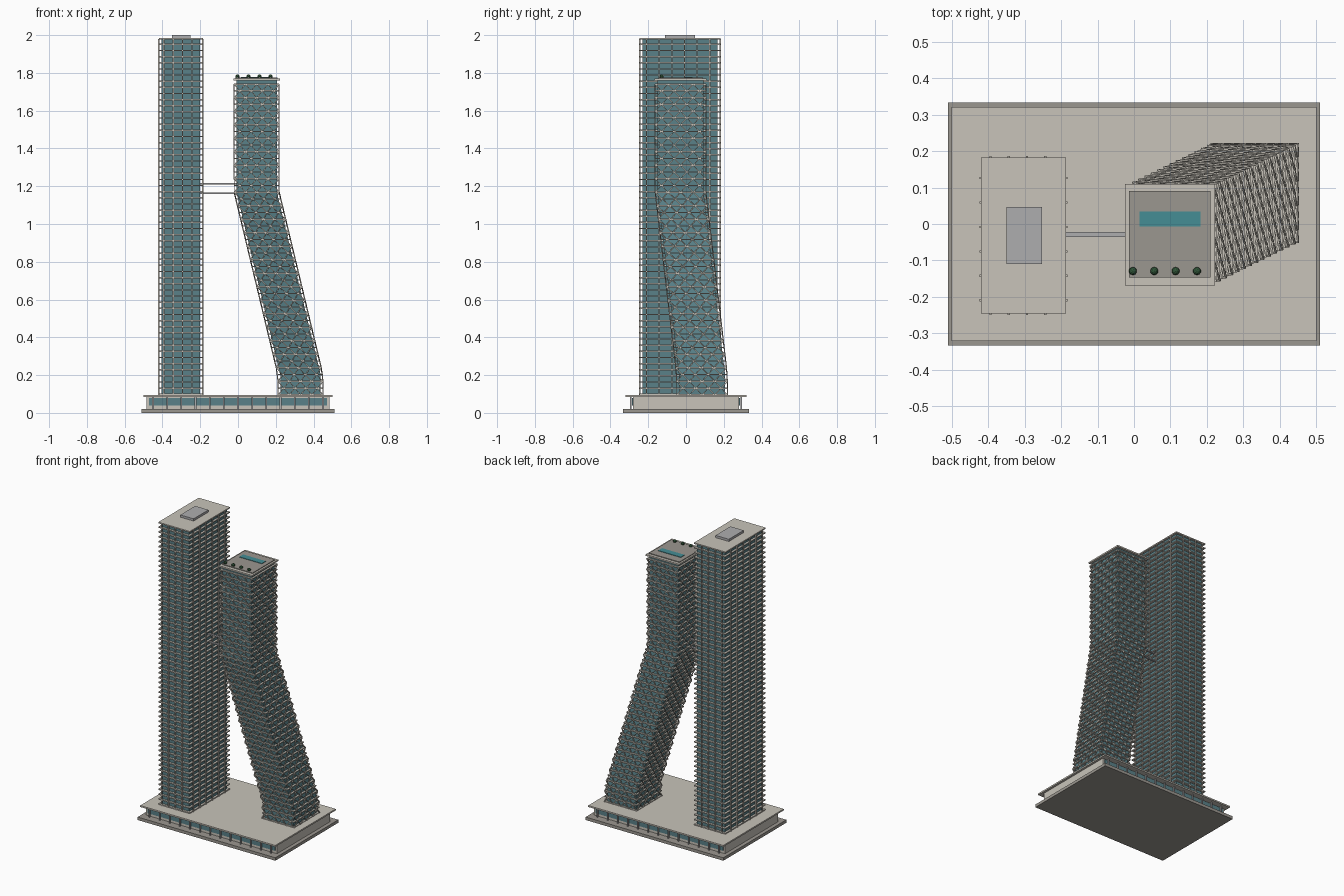
import bpy, bmesh
from mathutils import Vector, Matrix

if "Cube" in bpy.data.objects:
    bpy.data.objects.remove(bpy.data.objects["Cube"])


def material(name, rgb):
    m = bpy.data.materials.new(name)
    m.diffuse_color = (*rgb, 1)
    m.use_nodes = True
    m.node_tree.nodes["Principled BSDF"].inputs["Base Color"].default_value = m.diffuse_color
    return m


STONE = material("pale_stone", (0.58, 0.55, 0.49))
GREY = material("grey_stone", (0.33, 0.31, 0.28))
METAL = material("metal", (0.42, 0.42, 0.43))
GLASS = material("teal_glass", (0.10, 0.22, 0.25))
WATER = material("pool_water", (0.06, 0.27, 0.30))
GREEN = material("shrub_green", (0.03, 0.09, 0.04))


def finish(name, bm, mat):
    bmesh.ops.recalc_face_normals(bm, faces=bm.faces)
    me = bpy.data.meshes.new(name)
    bm.to_mesh(me)
    bm.free()
    me.materials.append(mat)
    ob = bpy.data.objects.new(name, me)
    bpy.context.collection.objects.link(ob)
    return ob


def add_box(bm, x0, x1, y0, y1, z0, z1):
    m = Matrix.Translation(((x0 + x1) / 2, (y0 + y1) / 2, (z0 + z1) / 2))
    bmesh.ops.create_cube(bm, size=1, matrix=m @ Matrix.Diagonal((x1 - x0, y1 - y0, z1 - z0, 1)))


def add_bar(bm, a, b, w):
    d = b - a
    m = Matrix.Translation((a + b) / 2) @ d.to_track_quat('Z', 'Y').to_matrix().to_4x4()
    bmesh.ops.create_cube(bm, size=1, matrix=m @ Matrix.Diagonal((w, w, d.length, 1)))


def boxes(name, mat, *dims):
    bm = bmesh.new()
    for d in dims:
        add_box(bm, *d)
    return finish(name, bm, mat)


# Podium: plate, walls, glazed front and back, colonnades, roof
boxes("base_plate", GREY, (-0.51, 0.51, -0.333, 0.333, 0, 0.02))
boxes("podium_walls", STONE, (-0.485, 0.485, -0.28, 0.28, 0.02, 0.085))
boxes("podium_glazing", GLASS, *[(-0.472, 0.472, s * 0.281 - 0.004, s * 0.281 + 0.004, 0.038, 0.08)
                                 for s in (-1, 1)])
boxes("podium_columns", METAL, *[(-0.454 + i * 0.075, -0.446 + i * 0.075,
                                  s * 0.293 - 0.004, s * 0.293 + 0.004, 0.02, 0.086)
                                 for i in range(13) for s in (-1, 1)])
boxes("podium_roof", STONE, (-0.5, 0.5, -0.32, 0.32, 0.085, 0.095))

# Straight tower: glass core, floor slabs, vertical fins, roof and plant box
X0, X1, Y0, Y1, TOP = -0.419, -0.186, -0.245, 0.182, 1.985
boxes("straight_tower_glass", GLASS, (X0 + 0.014, X1 - 0.014, Y0 + 0.014, Y1 - 0.014, 0.09, TOP - 0.004))
N1 = 58
STEP1 = (TOP - 0.1) / N1
boxes("straight_tower_slabs", STONE, *[(X0, X1, Y0, Y1, 0.095 + i * STEP1, 0.102 + i * STEP1)
                                       for i in range(N1)])
fins = []
for i in range(4):
    x = -0.393 + i * 0.05
    fins += [(x - 0.003, x + 0.003, y - 0.004, y + 0.004, 0.095, TOP - 0.005) for y in (Y0, Y1)]
for i in range(6):
    y = -0.209 + i * 0.067
    fins += [(x - 0.004, x + 0.004, y - 0.003, y + 0.003, 0.095, TOP - 0.005) for x in (X0, X1)]
boxes("straight_tower_fins", STONE, *fins)
boxes("straight_tower_roof", STONE, (X0, X1, Y0, Y1, TOP - 0.008, TOP))
boxes("roof_plant_box", METAL, (-0.35, -0.252, -0.11, 0.047, TOP, 2.0))

# Leaning tower: centre line is upright, then slanted, then upright
HX, HY, N2 = 0.122, 0.137, 46
Z0, Z1 = 0.095, 1.74
STEP2 = (Z1 - Z0) / N2
LOW, HIGH = Vector((0.331, 0.085, 0)), Vector((0.099, -0.029, 0))


def centre(z):
    t = min(max((z - 0.2) / (1.168 - 0.2), 0), 1)
    c = LOW.lerp(HIGH, t)
    c.z = z
    return c


def corners(z, inset):
    c = centre(z)
    return [c + Vector((sx * (HX - inset), sy * (HY - inset), 0))
            for sx, sy in ((-1, -1), (1, -1), (1, 1), (-1, 1))]


bm = bmesh.new()
rings = [[bm.verts.new(p) for p in corners(z, 0.015)] for z in (0.09, 0.2, 1.168, 1.76)]
for a, b in zip(rings, rings[1:]):
    for i in range(4):
        j = (i + 1) % 4
        bm.faces.new((a[i], a[j], b[j], b[i]))
bm.faces.new(rings[0][::-1])
bm.faces.new(rings[-1])
finish("leaning_tower_glass", bm, GLASS)

bm = bmesh.new()
for i in range(N2 + 1):
    z = Z0 + i * STEP2
    c = centre(z)
    add_box(bm, c.x - HX + 0.003, c.x + HX - 0.003, c.y - HY + 0.003, c.y + HY - 0.003, z - 0.003, z + 0.004)
finish("leaning_tower_slabs", bm, STONE)

# Crossing diagonal bars on all four faces
bm = bmesh.new()
BAYS = 4
for k in range(0, N2, 2):
    lo, hi = corners(Z0 + k * STEP2, 0.003), corners(Z0 + (k + 2) * STEP2, 0.003)
    for f in range(4):
        g = (f + 1) % 4
        for i in range(BAYS):
            s, e = i / BAYS, (i + 1) / BAYS
            add_bar(bm, lo[f].lerp(lo[g], s), hi[f].lerp(hi[g], e), 0.005)
            add_bar(bm, lo[f].lerp(lo[g], e), hi[f].lerp(hi[g], s), 0.005)
finish("leaning_tower_diagrid", bm, STONE)

# Roof terrace with pool and shrubs
boxes("terrace_slab", STONE, (-0.025, 0.222, -0.168, 0.109, 1.76, 1.77))
boxes("terrace_deck", GREY, (-0.014, 0.21, -0.146, 0.09, 1.77, 1.775))
boxes("terrace_pool", WATER, (0.015, 0.182, -0.007, 0.034, 1.772, 1.778))
bm = bmesh.new()
for i in range(4):
    m = Matrix.Translation((-0.003 + i * 0.0585, -0.129, 1.781))
    bmesh.ops.create_icosphere(bm, subdivisions=2, radius=0.011, matrix=m)
finish("terrace_shrubs", bm, GREEN)

# Sky bridge between the towers
boxes("sky_bridge", METAL, *[(-0.2, 0.0, -0.036, -0.022, z - 0.004, z + 0.004) for z in (1.162, 1.214)])
